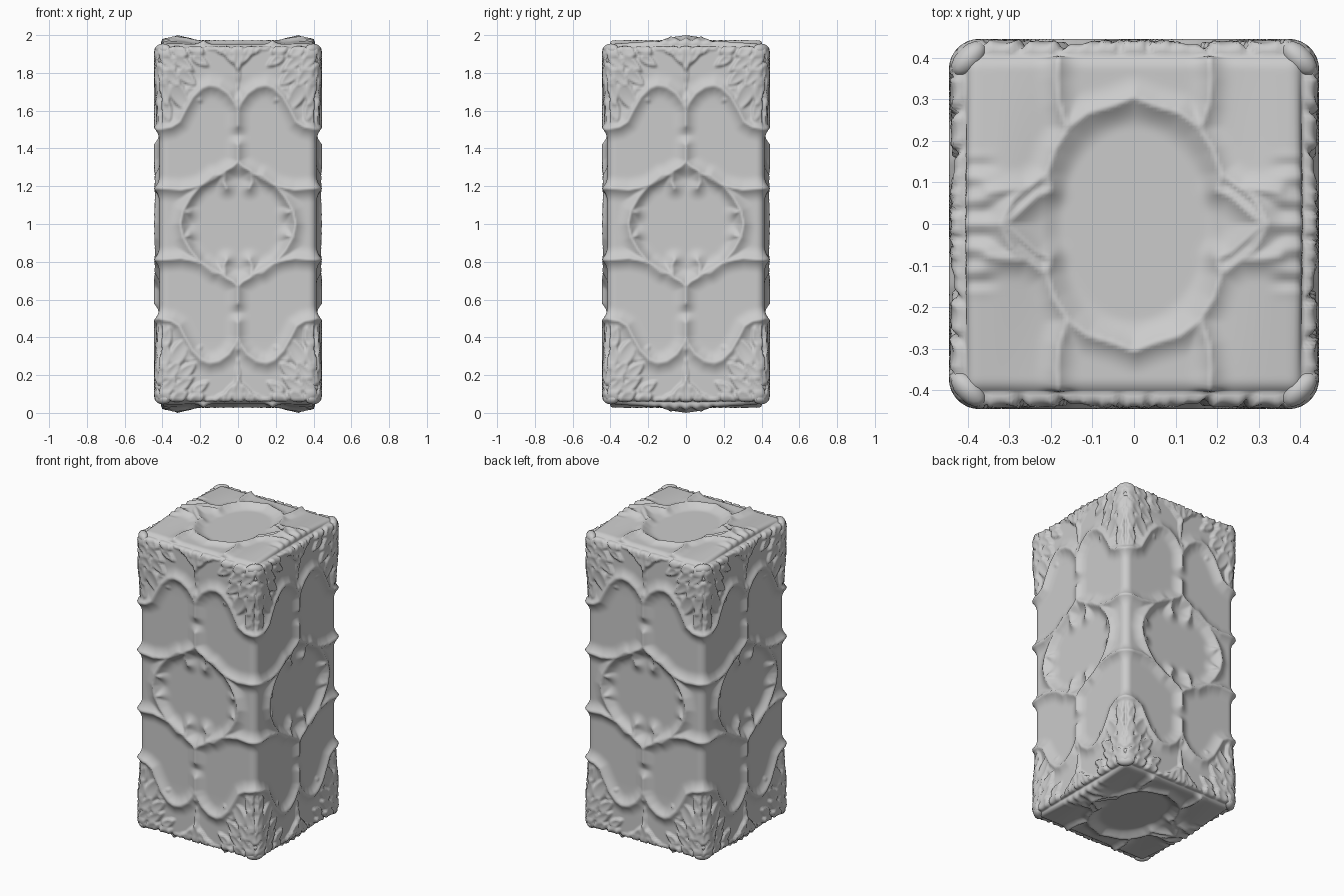
import bpy, bmesh, math
from mathutils import Vector, Matrix

if "Cube" in bpy.data.objects:
    bpy.data.objects.remove(bpy.data.objects["Cube"])

HALF = Vector((0.416, 0.416, 0.952))  # box half extents before relief
ROUND = 0.045                         # edge rounding
NU, NV = 96, 212                      # grid cells across and up

# Ridge lines in one quarter of a face (u, v from the face centre)
SIDE_RIDGES = [
    [(0, .33), (.025, .305), (.06, .285), (.11, .25), (.19, .205)],
    [(.08, .262), (.13, .255), (.20, .20), (.25, .14), (.29, .07), (.305, 0)],
    [(.17, .215), (.23, .195), (.30, .182), (.416, .19)],
    [(0, .33), (0, .42)],
    [(0, .60), (.015, .64), (.05, .69), (.10, .725), (.15, .735), (.19, .72),
     (.24, .67), (.28, .60), (.31, .54), (.35, .515), (.416, .50)],
    [(0, .52), (0, .66)],
    [(.07, .275), (.075, .22), (.06, .19)],
    [(.29, .07), (.26, .06)],
]
CAP_RIDGES = [
    [(0, .305), (.05, .285), (.11, .268), (.155, .235), (.19, .18), (.21, .12),
     (.25, .09), (.29, .06), (.32, 0)],
    [(.16, .23), (.18, .29), (.185, .35), (.18, .416)],
    [(.21, .12), (.20, .08), (.23, .07), (.31, 0)],
    [(.26, .085), (.35, .08)],
]
# Cupped leaves in one quarter: u, v, half length, half width, lean, height
LEAVES = [
    (.305, .67, .085, .038, 30, .022), (.235, .685, .05, .026, 48, .016),
    (.375, .60, .06, .022, 12, .022), (.385, .70, .075, .022, 8, .026),
    (.345, .775, .06, .028, 38, .026), (.27, .775, .06, .028, 48, .020),
    (.40, .79, .06, .020, 12, .026), (.29, .85, .06, .026, 52, .022),
    (.365, .86, .06, .026, 35, .026), (.20, .865, .045, .022, 55, .018),
    (.31, .915, .045, .026, 60, .024), (.22, .925, .04, .026, 62, .022),
    (.39, .915, .04, .028, 45, .026), (.385, .54, .05, .014, 8, .018),
    (0, .885, .07, .024, 0, .026), (.05, .90, .055, .02, 28, .024),
    (.09, .925, .045, .02, 50, .022), (.14, .94, .03, .02, 60, .018),
    (0, .79, .07, .009, 0, .014),
]


def dist(u, v, a, b):
    ax, ay = a
    dx, dy = b[0] - ax, b[1] - ay
    t = max(0, min(1, ((u - ax) * dx + (v - ay) * dy) / (dx * dx + dy * dy)))
    return math.hypot(u - ax - t * dx, v - ay - t * dy)


def ridge(u, v, lines, height, width):
    d = min(dist(u, v, a, b) for ln in lines for a, b in zip(ln, ln[1:]))
    return height * max(0, 1 - d / width) ** 2.3


def step(a, b, x):
    t = max(0, min(1, (x - a) / (b - a)))
    return t * t * (3 - 2 * t)


def leaf(u, v, lu, lv, ln, w, lean, height):
    """Cupped petal: raised rim, shallow hollow, tapered towards its root."""
    a = math.radians(lean)
    du, dv = u - lu, v - lv
    along = (du * math.sin(a) + dv * math.cos(a)) / ln
    across = (du * math.cos(a) - dv * math.sin(a)) / w / (1 + .35 * max(-1, min(1, along)))
    d = math.hypot(along, across)
    return height * ((.6 + .4 * d * d) if d < .85 else .89 * (1 - step(.85, 1.4, d)))


def side_height(u, v):
    # recessed oval panel, fuller ends, raised ridges and leaves
    h = -.014 * (1 - step(.8, 1.05, math.hypot(u / .30, v / .29)))
    h += .006 * step(.6, .8, v)
    foliage = max(leaf(u, v, *l) for l in LEAVES)
    h += max(foliage, ridge(u, v, SIDE_RIDGES, .03, .075))
    return min(.029, h) * min(1, (HALF.z - v) / .025)


def cap_height(u, v):
    # sunken disc, raised crest towards the left and right, ridges and folds
    h = -.012 * (1 - step(.8, 1.05, math.hypot(u / .21, v / .28)))
    h += .028 * step(.18, .34, u) * (1 - v / .416)
    h += .005 * math.cos(v * 110) * step(.31, .37, u) * (1 - step(.13, .19, v))
    h += ridge(u, v, CAP_RIDGES, .022, .06)
    return min(.048, h) * min(1, (HALF.x - u) / .025, (HALF.y - v) / .025)


def carved_face(bm, axes, nu, nv, height):
    """Grid on one face of a rounded box, pushed out by a height function."""
    au, av, an = axes
    hu, hv, hn = (abs(a.dot(HALF)) for a in axes)
    inner = HALF - Vector((ROUND,) * 3)
    cache, rows = {}, []
    for j in range(nv + 1):
        row = []
        for i in range(nu + 1):
            u, v = hu * (2 * i / nu - 1), hv * (2 * j / nv - 1)
            key = (round(abs(u), 5), round(abs(v), 5))
            if key not in cache:
                cache[key] = height(*key)
            p = au * u + av * v + an * hn
            core = Vector([max(-m, min(m, c)) for c, m in zip(p, inner)])
            n = (p - core).normalized()
            row.append(bm.verts.new(core + n * (ROUND + cache[key]) + Vector((0, 0, 1))))
        rows.append(row)
    for r0, r1 in zip(rows, rows[1:]):
        for i in range(nu):
            bm.faces.new((r0[i], r0[i + 1], r1[i + 1], r1[i]))


def finish(bm, name):
    bmesh.ops.recalc_face_normals(bm, faces=bm.faces)
    for f in bm.faces:
        f.smooth = True
    me = bpy.data.meshes.new(name)
    bm.to_mesh(me)
    bm.free()
    ob = bpy.data.objects.new(name, me)
    bpy.context.collection.objects.link(ob)
    return ob


# Carved pillar body: four matching sides plus top and bottom
X, Y, Z = Vector((1, 0, 0)), Vector((0, 1, 0)), Vector((0, 0, 1))
bm = bmesh.new()
for au, an in ((X, -Y), (Y, X), (-X, Y), (-Y, -X)):
    carved_face(bm, (au, Z, an), NU, NV, side_height)
carved_face(bm, (X, Y, Z), NU, NU, cap_height)
carved_face(bm, (X, -Y, -Z), NU, NU, cap_height)
bmesh.ops.remove_doubles(bm, verts=bm.verts, dist=.0003)
finish(bm, "pillar_body")

# Stacked bosses on the vertical edges, mirrored top and bottom
bm = bmesh.new()
for k in range(4):
    spin = Matrix.Rotation(math.radians(90 * k + 45), 4, 'Z')
    for v, w, ln in ((.925, .052, .03), (.87, .05, .026), (.82, .042, .028), (.755, .026, .05)):
        for s in (1, -1):
            m = (spin @ Matrix.Translation((0, -.562, 1 + s * v))
                 @ Matrix.Diagonal((w, .03, ln, 1)))
            bmesh.ops.create_uvsphere(bm, u_segments=14, v_segments=8, radius=1, matrix=m)
finish(bm, "corner_bosses")
